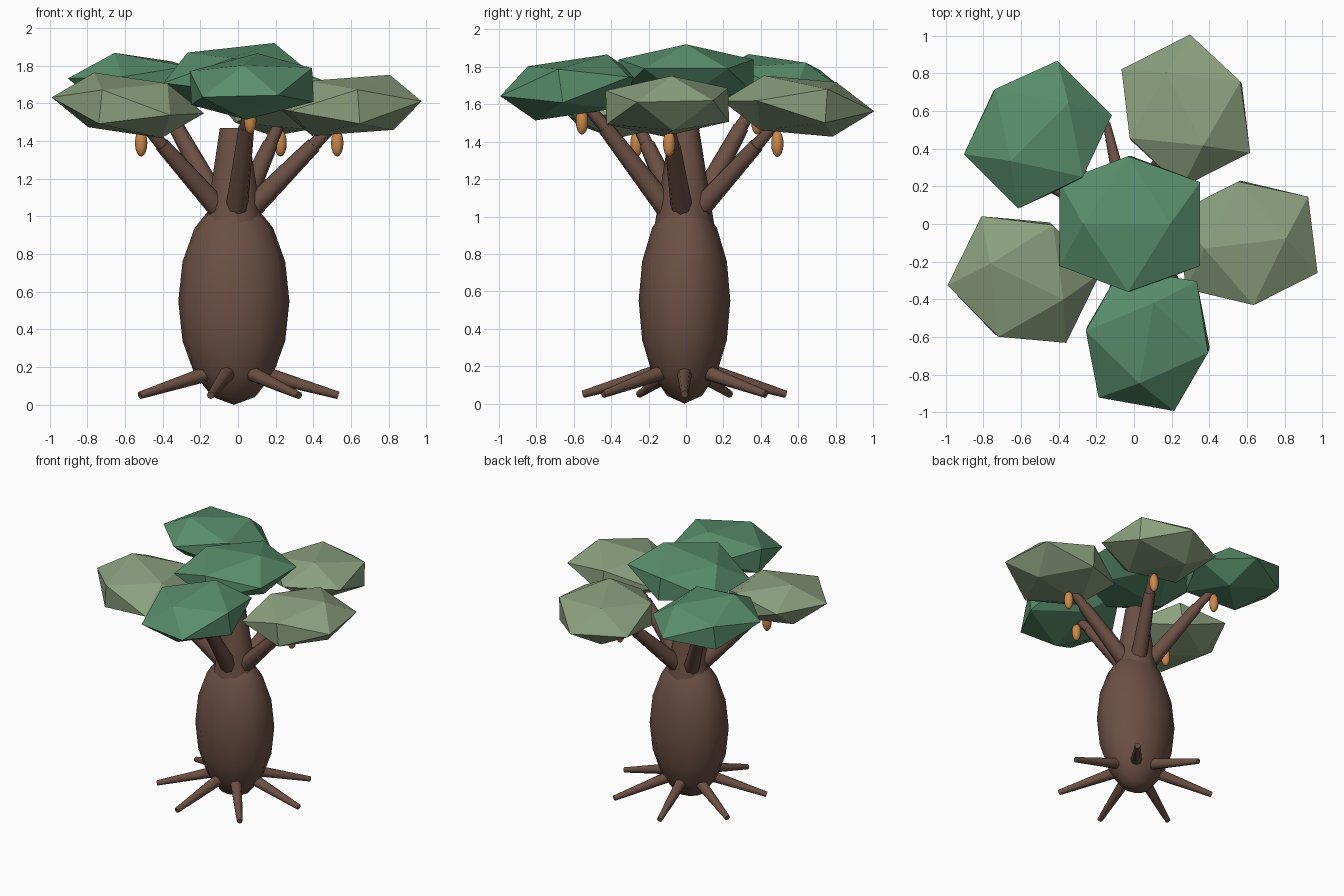
import bpy, bmesh, math
from mathutils import Vector, Matrix, Quaternion

if "Cube" in bpy.data.objects:
    bpy.data.objects.remove(bpy.data.objects["Cube"])

CX, CY = -0.022, -0.008          # trunk axis


def material(name, rgb):
    m = bpy.data.materials.new(name)
    m.diffuse_color = (*rgb, 1)
    m.use_nodes = True
    m.node_tree.nodes["Principled BSDF"].inputs["Base Color"].default_value = m.diffuse_color
    return m


BARK = material("bark", (0.15, 0.08, 0.058))
DARK = material("dark_leaf", (0.10, 0.27, 0.15))
LIGHT = material("light_leaf", (0.26, 0.35, 0.21))
FRUIT = material("fruit_skin", (0.60, 0.25, 0.07))


def finish(bm, name, mat, smooth):
    bmesh.ops.recalc_face_normals(bm, faces=bm.faces)
    me = bpy.data.meshes.new(name)
    bm.to_mesh(me)
    bm.free()
    me.materials.append(mat)
    ob = bpy.data.objects.new(name, me)
    bpy.context.collection.objects.link(ob)
    if smooth:
        bpy.ops.object.select_all(action='DESELECT')
        bpy.context.view_layer.objects.active = ob
        ob.select_set(True)
        bpy.ops.object.shade_smooth_by_angle(angle=math.radians(50))
    return ob


def ellipsoid(name, center, radii, segs, rings, mat):
    bm = bmesh.new()
    bmesh.ops.create_uvsphere(bm, u_segments=segs, v_segments=rings, radius=1,
                              matrix=Matrix.LocRotScale(Vector(center), None, Vector(radii)))
    return finish(bm, name, mat, True)


def limb(name, a, b, r1, r2, sides):
    """Tapered cylinder from a to b."""
    a, b = Vector(a), Vector(b)
    d = b - a
    bm = bmesh.new()
    bmesh.ops.create_cone(bm, cap_ends=True, segments=sides, radius1=r1, radius2=r2, depth=d.length,
                          matrix=Matrix.LocRotScale((a + b) / 2, d.to_track_quat('Z', 'Y'), None))
    return finish(bm, name, BARK, True)


def canopy(name, center, spin, grad, size, mat):
    """Flattened icosahedron, top edge along local x, tilted to slope grad."""
    t = (1 + 5 ** 0.5) / 2
    n = math.hypot(1, t)
    bm = bmesh.new()
    for i in (-1, 1):
        for j in (-1, 1):
            for p in ((i, 0, j * t), (0, i * t, j), (i * t, j, 0)):
                bm.verts.new(Vector(p) / n)
    bmesh.ops.convex_hull(bm, input=bm.verts)
    tilt = Vector((0, 0, 1)).rotation_difference(Vector((-grad[0], -grad[1], 1)))
    rot = tilt @ Quaternion((0, 0, 1), math.radians(spin))
    bm.transform(Matrix.LocRotScale(Vector(center), rot, Vector(size)))
    return finish(bm, name, mat, False)


def polar(deg, r, z):
    a = math.radians(deg)
    return (CX + r * math.cos(a), CY + r * math.sin(a), z)


# Swollen trunk and its tapering neck
ellipsoid("trunk", (CX, CY, 0.55), (0.295, 0.245, 0.55), 12, 8, BARK)
limb("upper_trunk", (CX, CY, 0.95), (CX, CY, 1.47), 0.16, 0.078, 10)

# Spreading roots
for k in range(7):
    ang = k * 360 / 7
    limb(f"root_{k}", polar(ang, 0.14, 0.17), polar(ang, 0.555, 0.05), 0.042, 0.02, 8)

# Leaf pads: name, centre, spin, slope, material, branch angle, fruit height
SIZE = (0.415, 0.388, 0.172)
pads = [
    ("right", (0.60, -0.10, 1.59), 7, (0.07, 0.03), LIGHT, -8.5, 1.39),
    ("back_right", (0.275, 0.60, 1.59), -63, (0.04, -0.07), LIGHT, 63.5, 1.39),
    ("back_left", (-0.51, 0.475, 1.70), 45, (-0.06, -0.09), DARK, 135.5, 1.51),
    ("left", (-0.585, -0.295, 1.59), -26, (-0.11, 0.08), LIGHT, 207.5, 1.39),
    ("front", (0.073, -0.613, 1.69), 80, (0.05, 0.14), DARK, 279, 1.51),
]
canopy("canopy_top", (-0.022, 0, 1.75), 0, (0.11, 0), (0.441, 0.423, 0.172), DARK)

# Each outer pad has a two-part branch and a hanging fruit
for name, c, spin, grad, mat, ang, fz in pads:
    canopy("canopy_" + name, c, spin, grad, SIZE, mat)
    rise = fz - 1.39
    joint = polar(ang, 0.43, 1.38 + rise * 0.8)
    limb("branch_" + name, polar(ang, 0.10, 1.05), joint, 0.06, 0.042, 8)
    limb("twig_" + name, polar(ang, 0.41, 1.36 + rise * 0.8),
         polar(ang, 0.58, 1.53 + rise), 0.037, 0.027, 8)
    ellipsoid("fruit_" + name, polar(ang, 0.555, fz), (0.033, 0.033, 0.072), 12, 8, FRUIT)
